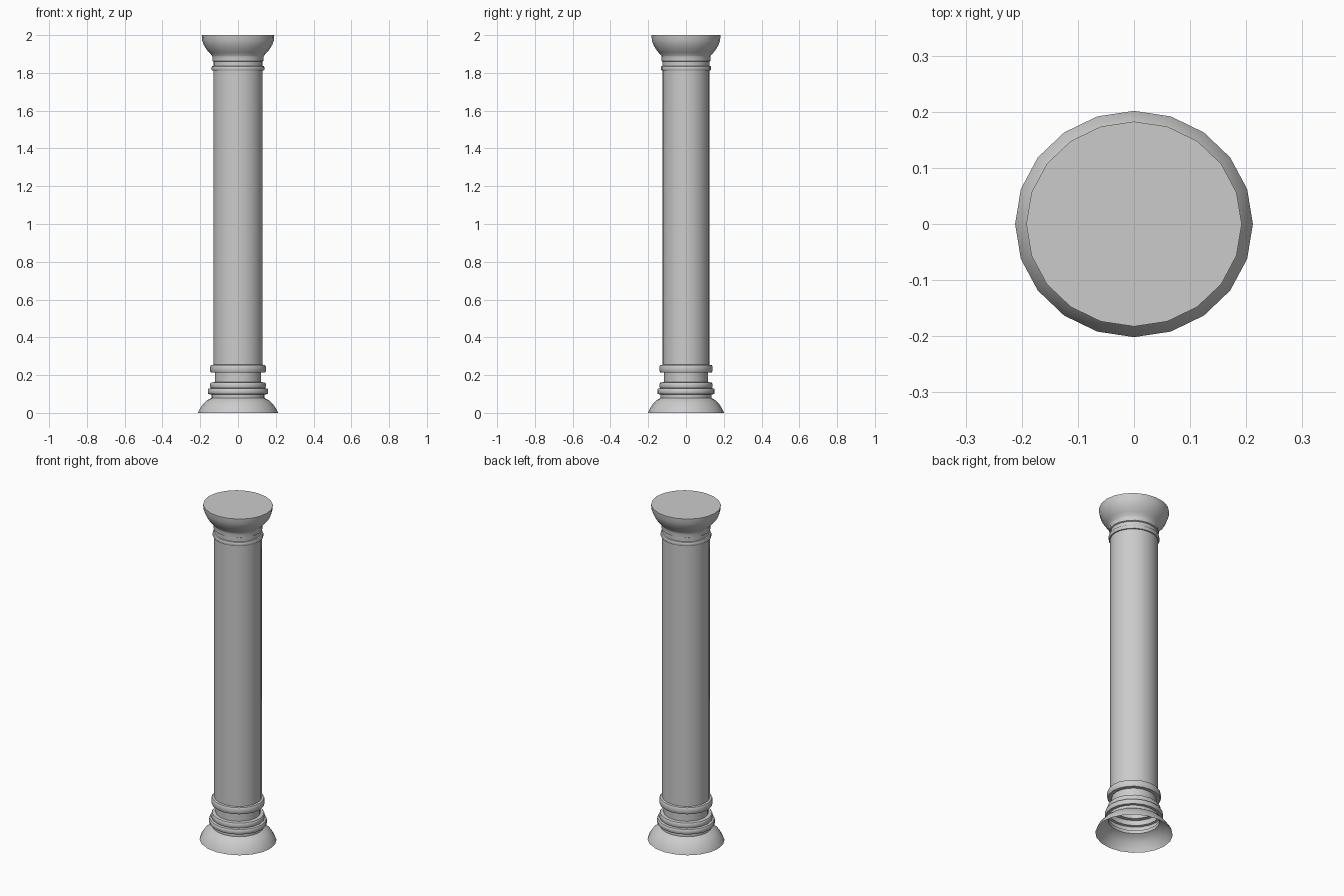
import bpy, bmesh, math

if "Cube" in bpy.data.objects:
    bpy.data.objects.remove(bpy.data.objects["Cube"])

SIDES = 20
Y_SCALE = 0.951  # the column is slightly oval

# Profile sections as (radius, height), from the floor up
base = [(0.212, 0.0), (0.207, 0.012), (0.197, 0.03), (0.182, 0.05), (0.163, 0.068), (0.141, 0.079)]
base_rings = [(0.141, 0.098), (0.156, 0.099), (0.160, 0.105), (0.160, 0.121), (0.156, 0.128),
              (0.144, 0.131), (0.147, 0.136), (0.147, 0.155), (0.143, 0.161),
              (0.123, 0.163), (0.123, 0.213), (0.143, 0.214), (0.147, 0.220),
              (0.147, 0.246), (0.143, 0.253)]
shaft = [(0.131, 0.255), (0.131, 1.812)]
neck_rings = [(0.137, 1.813), (0.140, 1.818), (0.140, 1.830), (0.137, 1.835),
              (0.130, 1.837), (0.130, 1.860), (0.136, 1.863), (0.136, 1.885)]
capital = [(0.138, 1.892), (0.153, 1.908), (0.168, 1.926), (0.181, 1.948), (0.190, 1.972), (0.192, 2.0)]


def lathe(name, profile, cap_top):
    """Revolve a profile around z; the bottom stays open."""
    bm = bmesh.new()
    rings = []
    for r, z in profile:
        rings.append([bm.verts.new((r * math.cos(2 * math.pi * i / SIDES),
                                    r * Y_SCALE * math.sin(2 * math.pi * i / SIDES), z))
                      for i in range(SIDES)])
    for a, b in zip(rings, rings[1:]):
        for i in range(SIDES):
            j = (i + 1) % SIDES
            bm.faces.new((a[i], a[j], b[j], b[i]))
    if cap_top:
        bm.faces.new(rings[-1])
    mesh = bpy.data.meshes.new(name)
    bm.to_mesh(mesh)
    bm.free()
    obj = bpy.data.objects.new(name, mesh)
    bpy.context.collection.objects.link(obj)
    bpy.ops.object.select_all(action='DESELECT')
    obj.select_set(True)
    bpy.context.view_layer.objects.active = obj
    bpy.ops.object.shade_smooth_by_angle(angle=math.radians(40))
    return obj


# Open hollow base with its mouldings, plain shaft, and capped capital
lathe("column_base", base + base_rings + shaft[:1], False)
lathe("column_shaft", shaft, False)
lathe("column_capital", shaft[1:] + neck_rings + capital, True)
